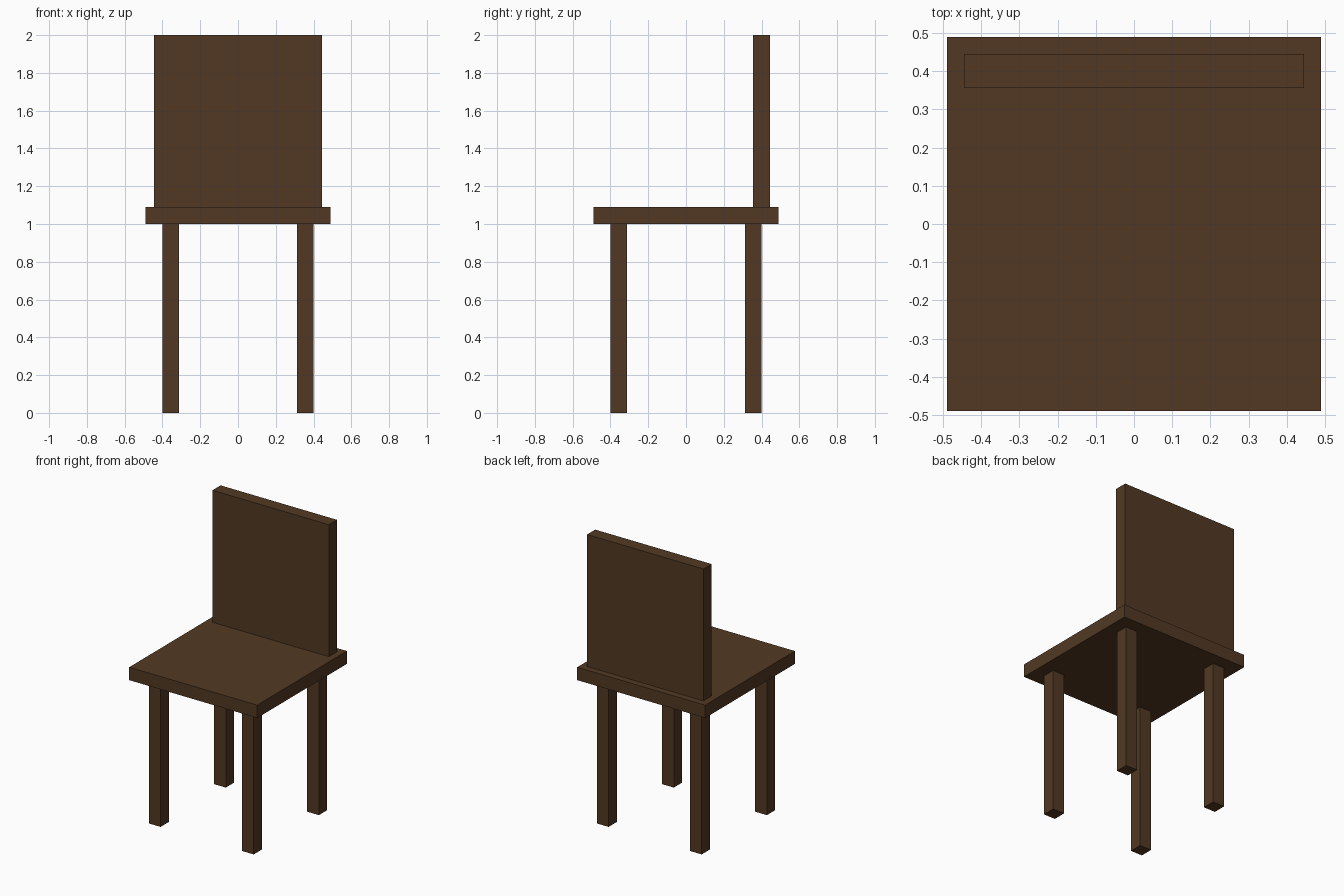
import bpy

if "Cube" in bpy.data.objects:
    bpy.data.objects.remove(bpy.data.objects["Cube"])

# One wood colour for the whole chair
wood = bpy.data.materials.new("dark brown wood")
wood.diffuse_color = (0.0844, 0.0409, 0.0168, 1.0)
wood.use_nodes = True
wood.node_tree.nodes["Principled BSDF"].inputs["Base Color"].default_value = wood.diffuse_color

T = 0.0889  # board and leg thickness


def box(name, size, centre):
    bpy.ops.mesh.primitive_cube_add(size=1, location=centre)
    ob = bpy.context.object
    ob.name = name
    ob.scale = size
    bpy.ops.object.transform_apply(location=False, rotation=False, scale=True)
    ob.data.materials.append(wood)
    return ob


# Seat slab
box("seat", (0.978, 0.978, T), (0, 0, 1 + T / 2))

# Upright backrest, standing on the seat near its rear edge
back_h = 2 - (1 + T)
box("backrest", (0.889, T, back_h), (0, 0.4, 1 + T + back_h / 2))

# Four square legs
for y_name, sy in (("front", -1), ("back", 1)):
    for x_name, sx in (("left", -1), ("right", 1)):
        box(f"{y_name}_{x_name}_leg", (T, T, 1), (sx * 0.3555, sy * 0.3555, 0.5))
